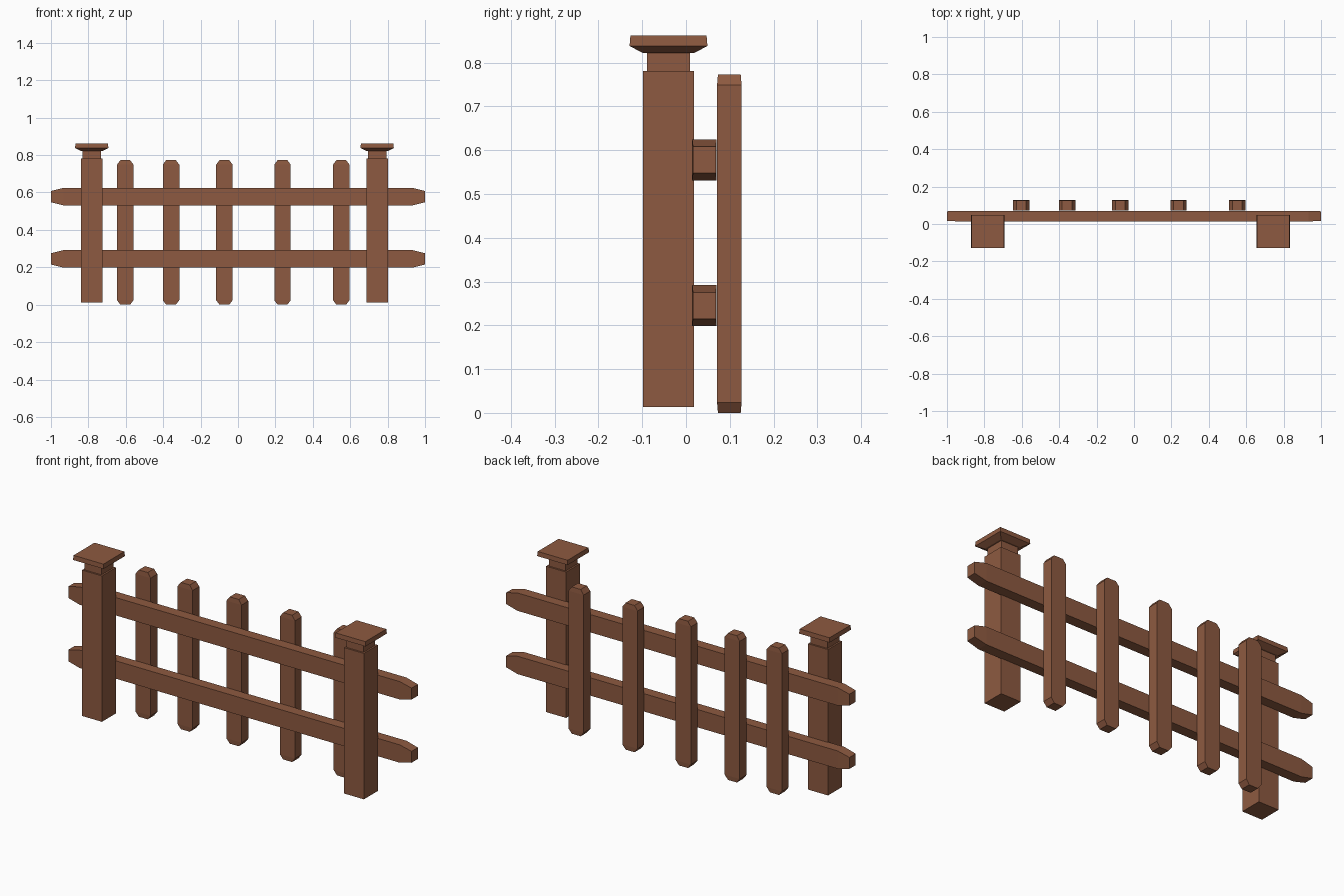
import bpy, bmesh

if "Cube" in bpy.data.objects:
    bpy.data.objects.remove(bpy.data.objects["Cube"])

wood = bpy.data.materials.new("brown_wood")
wood.diffuse_color = (0.27, 0.102, 0.052, 1)
wood.use_nodes = True
wood.node_tree.nodes["Principled BSDF"].inputs["Base Color"].default_value = wood.diffuse_color


def loft(name, sections, axis):
    """Skin rectangular sections along an axis.
    Section: (position, (min_a, max_a), (min_b, max_b)); a, b = x, y for axis Z and y, z for axis X."""
    bm = bmesh.new()
    rings = []
    for p, (a0, a1), (b0, b1) in sections:
        corners = [(a0, b0), (a1, b0), (a1, b1), (a0, b1)]
        rings.append([bm.verts.new((a, b, p) if axis == "Z" else (p, a, b)) for a, b in corners])
    for lo, hi in zip(rings, rings[1:]):
        for i in range(4):
            j = (i + 1) % 4
            bm.faces.new((lo[i], lo[j], hi[j], hi[i]))
    bm.faces.new(rings[0][::-1])
    bm.faces.new(rings[-1])
    bmesh.ops.recalc_face_normals(bm, faces=bm.faces)
    mesh = bpy.data.meshes.new(name)
    bm.to_mesh(mesh)
    bm.free()
    mesh.materials.append(wood)
    obj = bpy.data.objects.new(name, mesh)
    bpy.context.collection.objects.link(obj)
    return obj


def square(z, x, half, y=-0.04):
    return (z, (x - half, x + half), (y - half, y + half))


# Posts with a narrower neck and a flared cap
for side, x in (("left", -0.782), ("right", 0.744)):
    loft(side + "_post", [square(0.013, x, 0.058), square(0.781, x, 0.058)], "Z")
    loft(side + "_post_neck", [square(0.77, x, 0.049), square(0.825, x, 0.049)], "Z")
    loft(side + "_post_cap", [square(0.822, x, 0.058), square(0.838, x, 0.089),
                              square(0.862, x, 0.087)], "Z")

# Horizontal rails with tapered ends
for name, z in (("lower_rail", 0.245), ("upper_rail", 0.578)):
    full = ((0.014, 0.07), (z - 0.047, z + 0.047))
    tip = ((0.016, 0.068), (z - 0.03, z + 0.03))
    loft(name, [(-1, *tip), (-0.933, *full), (0.933, *full), (1, *tip)], "X")

# Pickets behind the rails, chamfered at both ends
for i, x in enumerate((-0.603, -0.358, -0.073, 0.238, 0.552)):
    full = ((x - 0.044, x + 0.044), (0.071, 0.127))
    tip = ((x - 0.026, x + 0.026), (0.073, 0.125))
    loft(f"picket_{i + 1}", [(0, *tip), (0.024, *full), (0.749, *full), (0.773, *tip)], "Z")
